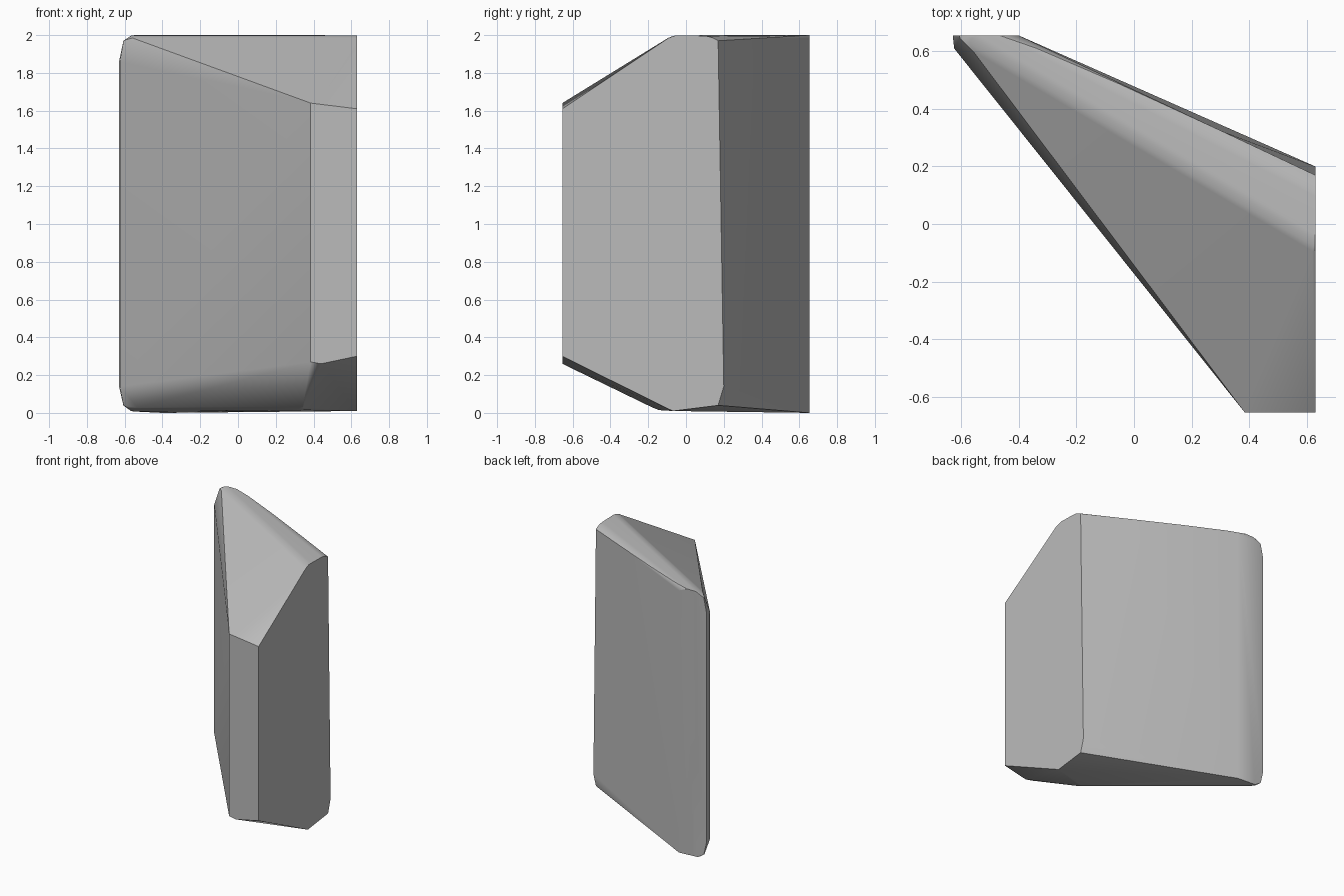
import bpy, bmesh
from math import radians

cube = bpy.data.objects.get("Cube")
if cube:
    bpy.data.objects.remove(cube, do_unlink=True)

# One plain stone colour
stone = bpy.data.materials.new("stone_grey")
stone.use_nodes = True
colour = (0.5, 0.5, 0.5, 1)
stone.diffuse_color = colour
stone.node_tree.nodes["Principled BSDF"].inputs["Base Color"].default_value = colour

# Corners of the cut slab: left end, front end, back edge, thin right end
left_end = [(0.63, -0.655, 0.30), (0.63, -0.655, 1.61), (0.63, -0.07, 2.0),
            (0.63, 0.13, 1.995), (0.63, 0.17, 1.97), (0.63, 0.20, 0.14),
            (0.63, 0.17, 0.04), (0.63, -0.07, 0.01)]
front_end = [(0.385, -0.655, 0.27), (0.385, -0.655, 1.64),
             (0.44, -0.655, 0.26), (0.34, -0.15, 0.015)]
back_edge = [(-0.40, 0.655, 2.0), (-0.40, 0.655, 0.0)]
right_end = [(-0.60, 0.655, 2.0), (-0.60, 0.655, 0.01),
             (-0.63, 0.655, 1.86), (-0.63, 0.655, 0.14),
             (-0.625, 0.61, 1.86), (-0.625, 0.61, 0.14)]

# Wrap the corners in a convex solid and merge the flat faces
bm = bmesh.new()
for point in left_end + front_end + back_edge + right_end:
    bm.verts.new(point)
bmesh.ops.convex_hull(bm, input=bm.verts[:])
for v in [v for v in bm.verts if not v.link_faces]:
    bm.verts.remove(v)
bmesh.ops.dissolve_limit(bm, angle_limit=radians(2), verts=bm.verts[:], edges=bm.edges[:])

# Soften the long creases across the top and underside
creases = [e for e in bm.edges
           if e.calc_length() > 0.8 and len(e.link_faces) == 2
           and radians(12) < e.calc_face_angle() < radians(42)
           and all(abs(f.normal.z) > 0.5 for f in e.link_faces)]
bmesh.ops.bevel(bm, geom=creases, offset=0.03, segments=3, profile=0.5,
                affect='EDGES', clamp_overlap=True)
bmesh.ops.recalc_face_normals(bm, faces=bm.faces[:])

mesh = bpy.data.meshes.new("stone_slab")
bm.to_mesh(mesh)
bm.free()
mesh.materials.append(stone)
slab = bpy.data.objects.new("stone_slab", mesh)
bpy.context.collection.objects.link(slab)

# Soft creases stay smooth, hard edges stay sharp
bpy.context.view_layer.objects.active = slab
slab.select_set(True)
bpy.ops.object.shade_smooth_by_angle(angle=radians(40))
weighted = slab.modifiers.new("weighted_normals", 'WEIGHTED_NORMAL')
weighted.keep_sharp = True
